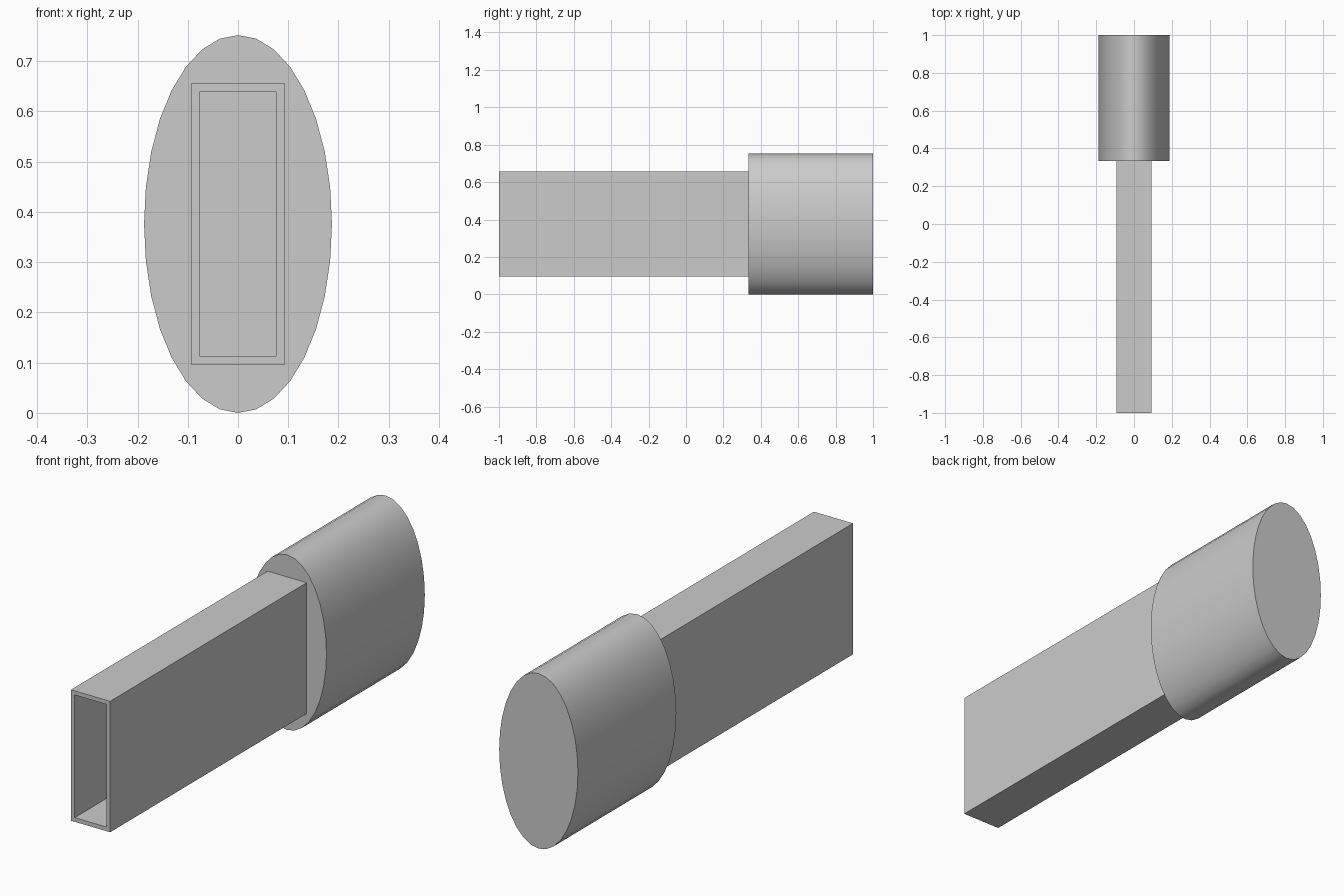
import bpy
import bmesh
import math
from mathutils import Matrix

cube = bpy.data.objects.get("Cube")
if cube:
    bpy.data.objects.remove(cube, do_unlink=True)

CENTER_Z = 0.376
JOIN_Y = 0.333   # where the sleeve meets the cap

grey = bpy.data.materials.new("plain_grey")
grey.use_nodes = True
grey.diffuse_color = (0.6, 0.6, 0.6, 1)
grey.node_tree.nodes["Principled BSDF"].inputs["Base Color"].default_value = (0.6, 0.6, 0.6, 1)


def finish(name, bm):
    bmesh.ops.recalc_face_normals(bm, faces=bm.faces)
    mesh = bpy.data.meshes.new(name)
    bm.to_mesh(mesh)
    bm.free()
    mesh.materials.append(grey)
    obj = bpy.data.objects.new(name, mesh)
    bpy.context.collection.objects.link(obj)
    return obj


# Oval cap: a cylinder laid along y and stretched upright
bm = bmesh.new()
length = 1 - JOIN_Y
bmesh.ops.create_cone(bm, cap_ends=True, segments=32, radius1=1, radius2=1, depth=length)
bm.transform(Matrix.Translation((0, 1 - length / 2, CENTER_Z))
             @ Matrix.Diagonal((0.187, 1, CENTER_Z, 1))
             @ Matrix.Rotation(math.pi / 2, 4, "X"))
cap = finish("oval_cap", bm)
bpy.ops.object.select_all(action="DESELECT")
cap.select_set(True)
bpy.context.view_layer.objects.active = cap
bpy.ops.object.shade_smooth_by_angle(angle=math.radians(40))

# Hollow rectangular sleeve: box with its front face inset and pushed inward
bm = bmesh.new()
bmesh.ops.create_cube(bm, size=1)
sleeve_len = 1 + JOIN_Y
bm.transform(Matrix.Translation((0, JOIN_Y - sleeve_len / 2, CENTER_Z))
             @ Matrix.Diagonal((0.186, sleeve_len, 0.562, 1)))
bm.normal_update()
front = min(bm.faces, key=lambda f: f.calc_center_median().y)
bmesh.ops.inset_region(bm, faces=[front], thickness=0.025)
hollow = bmesh.ops.extrude_discrete_faces(bm, faces=[front])["faces"][0]
bmesh.ops.translate(bm, verts=hollow.verts, vec=(0, sleeve_len - 0.01, 0))
finish("hollow_sleeve", bm)
